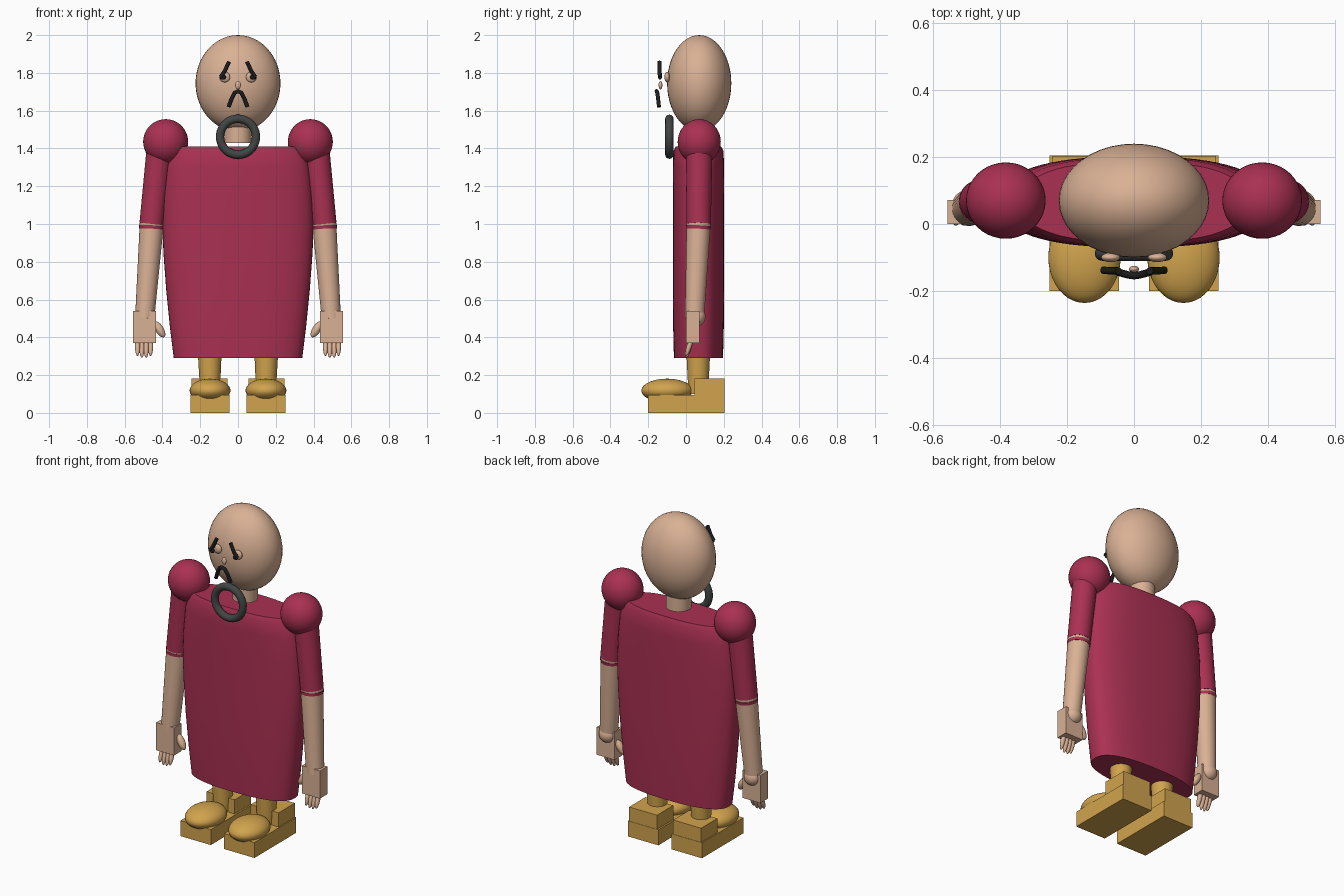
import bpy, bmesh, math
from mathutils import Vector

if "Cube" in bpy.data.objects:
    bpy.data.objects.remove(bpy.data.objects["Cube"])


def material(name, rgb):
    m = bpy.data.materials.new(name)
    m.diffuse_color = (*rgb, 1)
    m.use_nodes = True
    m.node_tree.nodes["Principled BSDF"].inputs["Base Color"].default_value = m.diffuse_color
    return m


SKIN = material("skin", (0.70, 0.44, 0.30))
RED = material("crimson cloth", (0.40, 0.03, 0.085))
GOLD = material("golden shoe", (0.64, 0.37, 0.075))
GREY = material("dark grey", (0.055, 0.06, 0.06))
BLACK = material("black hair", (0.012, 0.012, 0.012))


def finish(name, mat, smooth=True):
    ob = bpy.context.object
    ob.name = name
    ob.data.materials.append(mat)
    if smooth:
        bpy.ops.object.shade_smooth_by_angle(angle=math.radians(40))
    return ob


def ball(name, loc, radii, mat):
    bpy.ops.mesh.primitive_uv_sphere_add(segments=40, ring_count=24, radius=1, location=loc)
    bpy.context.object.scale = radii
    return finish(name, mat)


def box(name, lo, hi, mat):
    lo, hi = Vector(lo), Vector(hi)
    bpy.ops.mesh.primitive_cube_add(size=1, location=(lo + hi) / 2)
    bpy.context.object.scale = [abs(c) for c in hi - lo]
    return finish(name, mat, False)


def limb(name, a, b, ra, rb, mat):
    """Tapered cylinder from a to b."""
    a, b = Vector(a), Vector(b)
    d = b - a
    bpy.ops.mesh.primitive_cone_add(vertices=32, radius1=ra, radius2=rb,
                                    depth=d.length, location=(a + b) / 2)
    bpy.context.object.rotation_euler = d.to_track_quat('Z', 'Y').to_euler()
    return finish(name, mat)


def finger(name, a, b, r, mat):
    """Capsule-like digit."""
    a, b = Vector(a), Vector(b)
    d = b - a
    ob = ball(name, (a + b) / 2, (r, r, d.length / 2 + r), mat)
    ob.rotation_euler = d.to_track_quat('Z', 'Y').to_euler()
    return ob


def strand(name, points, r, mat):
    """Round bar that follows the points."""
    cu = bpy.data.curves.new(name, 'CURVE')
    cu.dimensions = '3D'
    cu.bevel_depth = r
    cu.bevel_resolution = 3
    cu.use_fill_caps = True
    sp = cu.splines.new('POLY')
    sp.points.add(len(points) - 1)
    for p, co in zip(sp.points, points):
        p.co = (*co, 1)
    ob = bpy.data.objects.new(name, cu)
    bpy.context.collection.objects.link(ob)
    cu.materials.append(mat)
    return ob


# Tunic: stacked rounded cross-sections (z, half width, half depth)
sections = [(0.29, 0.34, 0.13), (0.45, 0.36, 0.134), (0.65, 0.38, 0.136),
            (0.85, 0.395, 0.136), (1.0, 0.40, 0.136), (1.15, 0.395, 0.136),
            (1.3, 0.38, 0.135), (1.385, 0.355, 0.133), (1.41, 0.335, 0.12)]
bm = bmesh.new()
rings = []
N = 64
for z, w, d in sections:
    ring = []
    for i in range(N):
        t = 2 * math.pi * i / N
        c, s = math.cos(t), math.sin(t)
        ring.append(bm.verts.new((w * math.copysign(abs(c) ** 0.8, c),
                                  0.066 + d * math.copysign(abs(s) ** 0.8, s), z)))
    rings.append(ring)
for lo, hi in zip(rings, rings[1:]):
    for i in range(N):
        j = (i + 1) % N
        bm.faces.new((lo[i], lo[j], hi[j], hi[i]))
bm.faces.new(rings[0][::-1])
bm.faces.new(rings[-1])
me = bpy.data.meshes.new("tunic")
bm.to_mesh(me)
bm.free()
tunic = bpy.data.objects.new("tunic", me)
bpy.context.collection.objects.link(tunic)
bpy.ops.object.select_all(action='DESELECT')
bpy.context.view_layer.objects.active = tunic
tunic.select_set(True)
finish("tunic", RED)

# Head, neck and collar ring
ball("head", (0, 0.07, 1.745), (0.225, 0.17, 0.255), SKIN)
limb("neck", (0, 0.07, 1.43), (0, 0.07, 1.56), 0.072, 0.072, SKIN)
bpy.ops.mesh.primitive_torus_add(major_segments=48, minor_segments=16, major_radius=0.095,
                                 minor_radius=0.022, location=(0, -0.088, 1.462),
                                 rotation=(math.pi / 2, 0, 0))
finish("neck_ring", GREY)

# Nose and moustache
ball("nose", (0, -0.135, 1.735), (0.015, 0.01, 0.022), SKIN)
strand("moustache", [(-0.05, -0.143, 1.62), (-0.033, -0.148, 1.665), (-0.018, -0.152, 1.695),
                     (0, -0.155, 1.703), (0.018, -0.152, 1.695), (0.033, -0.148, 1.665),
                     (0.05, -0.143, 1.62)], 0.011, BLACK)

for side, s in (("left", 1), ("right", -1)):
    # Eye and brow
    ball(side + "_eye", (s * 0.07, -0.1, 1.778), (0.028, 0.014, 0.028), SKIN)
    ball(side + "_pupil", (s * 0.08, -0.138, 1.778), (0.017, 0.01, 0.014), BLACK)
    strand(side + "_brow", [(s * 0.092, -0.138, 1.778), (s * 0.07, -0.14, 1.81),
                            (s * 0.047, -0.14, 1.86)], 0.011, BLACK)

    # Arm
    ball(side + "_shoulder", (s * 0.383, 0.07, 1.435), (0.119, 0.114, 0.12), RED)
    limb(side + "_sleeve", (s * 0.412, 0.07, 1.42), (s * 0.457, 0.067, 1.0), 0.070, 0.065, RED)
    limb(side + "_cuff", (s * 0.458, 0.067, 0.99), (s * 0.459, 0.066, 0.972), 0.066, 0.064, RED)
    limb(side + "_forearm", (s * 0.456, 0.067, 1.01), (s * 0.494, 0.045, 0.5), 0.064, 0.051, SKIN)

    # Hand
    box(side + "_palm", (s * 0.435, 0, 0.37), (s * 0.557, 0.072, 0.54), SKIN)
    ball(side + "_wrist", (s * 0.493, 0.058, 0.51), (0.05, 0.045, 0.05), SKIN)
    finger(side + "_thumb", (s * 0.43, 0.045, 0.465), (s * 0.402, 0.04, 0.42), 0.022, SKIN)
    for k in range(4):
        x = s * (0.463 + 0.023 * k)
        tip = 0.305 if k in (1, 2) else 0.315
        finger(f"{side}_finger_{k + 1}", (x, 0.03, 0.39), (x, 0.004, tip), 0.0135, SKIN)

    # Leg and shoe
    limb(side + "_leg", (s * 0.148, 0.065, 0.1), (s * 0.15, 0.065, 0.36), 0.052, 0.065, GOLD)
    box(side + "_sole", (s * 0.045, -0.2, 0), (s * 0.252, 0.205, 0.095), GOLD)
    box(side + "_heel", (s * 0.055, 0.045, 0.09), (s * 0.245, 0.203, 0.182), GOLD)
    ball(side + "_toe_cap", (s * 0.148, -0.1, 0.118), (0.108, 0.136, 0.063), GOLD)
